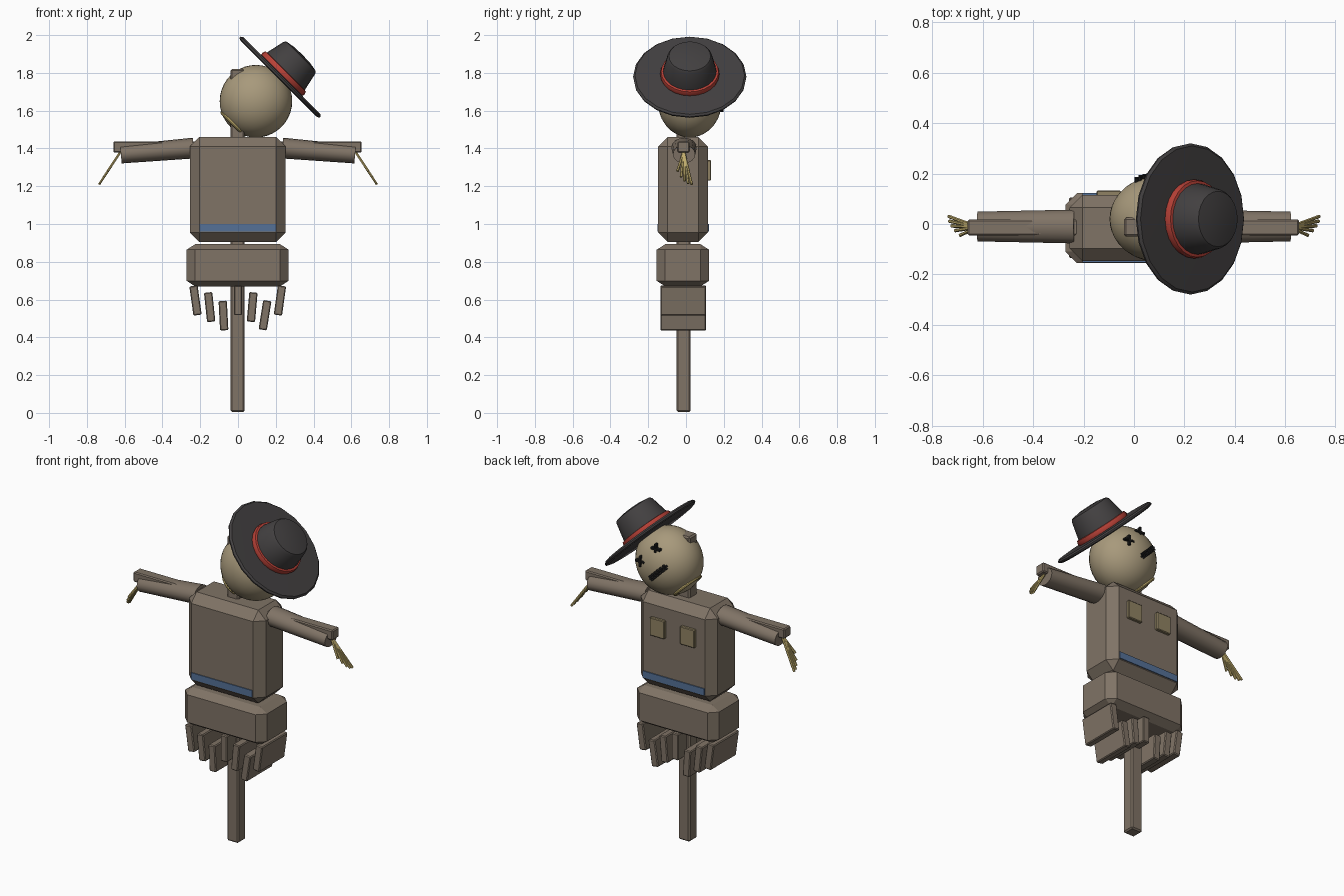
import bpy, bmesh, math
from mathutils import Matrix, Vector

if "Cube" in bpy.data.objects:
    bpy.data.objects.remove(bpy.data.objects["Cube"])


def material(name, rgb):
    m = bpy.data.materials.new(name)
    m.diffuse_color = (*rgb, 1)
    m.use_nodes = True
    m.node_tree.nodes["Principled BSDF"].inputs["Base Color"].default_value = m.diffuse_color
    return m


BROWN = material("weathered_brown", (0.215, 0.172, 0.132))
SACK = material("sackcloth", (0.39, 0.32, 0.20))
HAT = material("charcoal_felt", (0.055, 0.051, 0.052))
RED = material("red_band", (0.48, 0.053, 0.038))
BLUE = material("blue_belt", (0.09, 0.165, 0.31))
STRAW = material("straw_yellow", (0.52, 0.41, 0.15))
PATCH = material("patch_tan", (0.28, 0.225, 0.125))
BLACK = material("stitch_black", (0.012, 0.012, 0.012))


def finish(bm, name, mat, matrix=Matrix(), smooth=False):
    bmesh.ops.recalc_face_normals(bm, faces=bm.faces)
    me = bpy.data.meshes.new(name)
    bm.to_mesh(me)
    bm.free()
    me.materials.append(mat)
    ob = bpy.data.objects.new(name, me)
    bpy.context.collection.objects.link(ob)
    ob.matrix_world = matrix
    if smooth:
        bpy.ops.object.select_all(action='DESELECT')
        ob.select_set(True)
        bpy.context.view_layer.objects.active = ob
        bpy.ops.object.shade_smooth_by_angle(angle=math.radians(35))
    return ob


def box(name, mat, lo, hi, bevel=0.0, squash=1.0, frame=Matrix(), tilt=0.0, axis='Y'):
    """Chamfered box between two corners; squash scales the chamfer in z."""
    lo, hi = Vector(lo), Vector(hi)
    size = hi - lo
    bm = bmesh.new()
    bmesh.ops.create_cube(bm, size=1)
    bmesh.ops.scale(bm, vec=(size.x, size.y, size.z / squash), verts=bm.verts)
    if bevel:
        bmesh.ops.bevel(bm, geom=bm.edges[:], offset=bevel, segments=1,
                        profile=0.5, affect='EDGES')
    bmesh.ops.scale(bm, vec=(1, 1, squash), verts=bm.verts)
    m = frame @ Matrix.Translation((lo + hi) / 2) @ Matrix.Rotation(tilt, 4, axis)
    return finish(bm, name, mat, m)


def lathe(name, mat, profile, steps, frame):
    """Spin an (r, z) profile around local z."""
    bm = bmesh.new()
    vs = [bm.verts.new((r, 0, z)) for r, z in profile]
    es = [bm.edges.new(p) for p in zip(vs, vs[1:])]
    bmesh.ops.spin(bm, geom=vs + es, cent=(0, 0, 0), axis=(0, 0, 1),
                   angle=2 * math.pi, steps=steps, use_merge=True)
    bmesh.ops.remove_doubles(bm, verts=bm.verts, dist=1e-4)
    return finish(bm, name, mat, frame, True)


def rod(name, mat, a, b, r1, r2, sides, squash=1.0, smooth=True):
    """Tapered rod from a to b; squash scales one cross axis."""
    a, b = Vector(a), Vector(b)
    d = b - a
    z = d.normalized()
    y = (Vector((0, 1, 0)) - z * z.y).normalized()
    x = y.cross(z)
    rot = Matrix((x, y, z)).transposed().to_4x4()
    bm = bmesh.new()
    bmesh.ops.create_cone(bm, cap_ends=True, segments=sides, radius1=r1,
                          radius2=r2, depth=d.length)
    bmesh.ops.scale(bm, vec=(squash, 1, 1), verts=bm.verts)
    return finish(bm, name, mat, Matrix.Translation((a + b) / 2) @ rot, smooth)


# Wooden cross
box("post", BROWN, (-0.04, -0.05, 0.005), (0.035, 0.025, 1.82), 0.008)
box("crossbar", BROWN, (-0.66, -0.045, 1.378), (0.655, 0.018, 1.437), 0.006)

# Torso, hips, belt and chest patches
box("torso", BROWN, (-0.255, -0.147, 0.905), (0.252, 0.116, 1.46), 0.05)
box("hips", BROWN, (-0.272, -0.155, 0.67), (0.268, 0.122, 0.893), 0.045, 0.65)
box("belt", BLUE, (-0.205, -0.152, 0.96), (0.2, 0.122, 1.0))
for s in (-1, 1):
    box("chest_patch", PATCH, (s * 0.1 - 0.048, 0.1, 1.23),
        (s * 0.1 + 0.048, 0.133, 1.338), 0.004)

# Ragged skirt strips
strips = [(-0.225, 0.595, -8), (-0.15, 0.56, -6), (-0.077, 0.515, -3), (0, 0.595, 0),
          (0.075, 0.56, 5), (0.143, 0.517, 9), (0.222, 0.595, 8)]
for x, z, deg in strips:
    box("skirt_strip", BROWN, (x - 0.022, -0.135, z - 0.078), (x + 0.022, 0.106, z + 0.078),
        0.005, tilt=math.radians(deg))

# Sleeves and straw fingers
for s in (-1, 1):
    rod("sleeve", BROWN, (s * 0.235, -0.01, 1.402), (s * 0.62, -0.01, 1.369),
        0.067, 0.059, 16, 0.82)
    for i in range(5):
        t = i / 4
        tip = (s * (0.735 - 0.045 * t ** 2), 0.03 - 0.075 * t, 1.21 + 0.07 * t ** 2)
        rod("straw_finger", STRAW, (s * 0.62, -0.012, 1.385), tip, 0.007, 0.007, 6,
            smooth=False)

# Head frame leans 45 degrees toward +x
HEAD = Matrix.Translation((0.095, 0.02, 1.65)) @ Matrix.Rotation(math.radians(45), 4, 'Y')
RX, RY = 0.192, 0.17
bm = bmesh.new()
bmesh.ops.create_uvsphere(bm, u_segments=32, v_segments=20, radius=RX)
bmesh.ops.scale(bm, vec=(1, RY / RX, 1), verts=bm.verts)
finish(bm, "head", SACK, HEAD, True)

# Straw ring where the sack is tied
ring = [(0.084 + 0.009 * math.cos(k * math.pi / 4), -0.17 + 0.009 * math.sin(k * math.pi / 4))
        for k in range(9)]
lathe("neck_ring", STRAW, ring, 24, HEAD)


def face_y(x, z):
    return RY * math.sqrt(1 - (x * x + z * z) / RX ** 2)


# Stitched eyes: crossed bars
for ex in (-0.088, 0.04):
    y = face_y(ex, 0.08)
    for a in (45, -45):
        box("eye_stitch", BLACK, (ex - 0.032, y - 0.012, 0.073), (ex + 0.032, y + 0.012, 0.087),
            0.003, frame=HEAD, tilt=math.radians(a))

# Stitched mouth: short bars following the head, each with a cross tick
N = 6
for i in range(N):
    mx = -0.025 + (i - (N - 1) / 2) * 0.022
    y = face_y(mx, -0.03)
    box("mouth_line", BLACK, (mx - 0.013, y - 0.012, -0.035), (mx + 0.013, y + 0.01, -0.025),
        frame=HEAD)
    box("mouth_tick", BLACK, (mx - 0.005, y - 0.012, -0.046), (mx + 0.005, y + 0.014, -0.014),
        frame=HEAD)

# Hat: brim, crown and band
lathe("hat_brim", HAT, [(0, 0.168), (0.28, 0.168), (0.298, 0.174), (0.3, 0.183),
                        (0.29, 0.192), (0, 0.196)], 20, HEAD)
lathe("hat_crown", HAT, [(0, 0.18), (0.148, 0.18), (0.14, 0.23), (0.119, 0.325),
                         (0.11, 0.337), (0.06, 0.346), (0, 0.348)], 24, HEAD)
lathe("hat_band", RED, [(0.13, 0.194), (0.154, 0.194), (0.157, 0.205), (0.152, 0.222),
                        (0.13, 0.226)], 24, HEAD)
